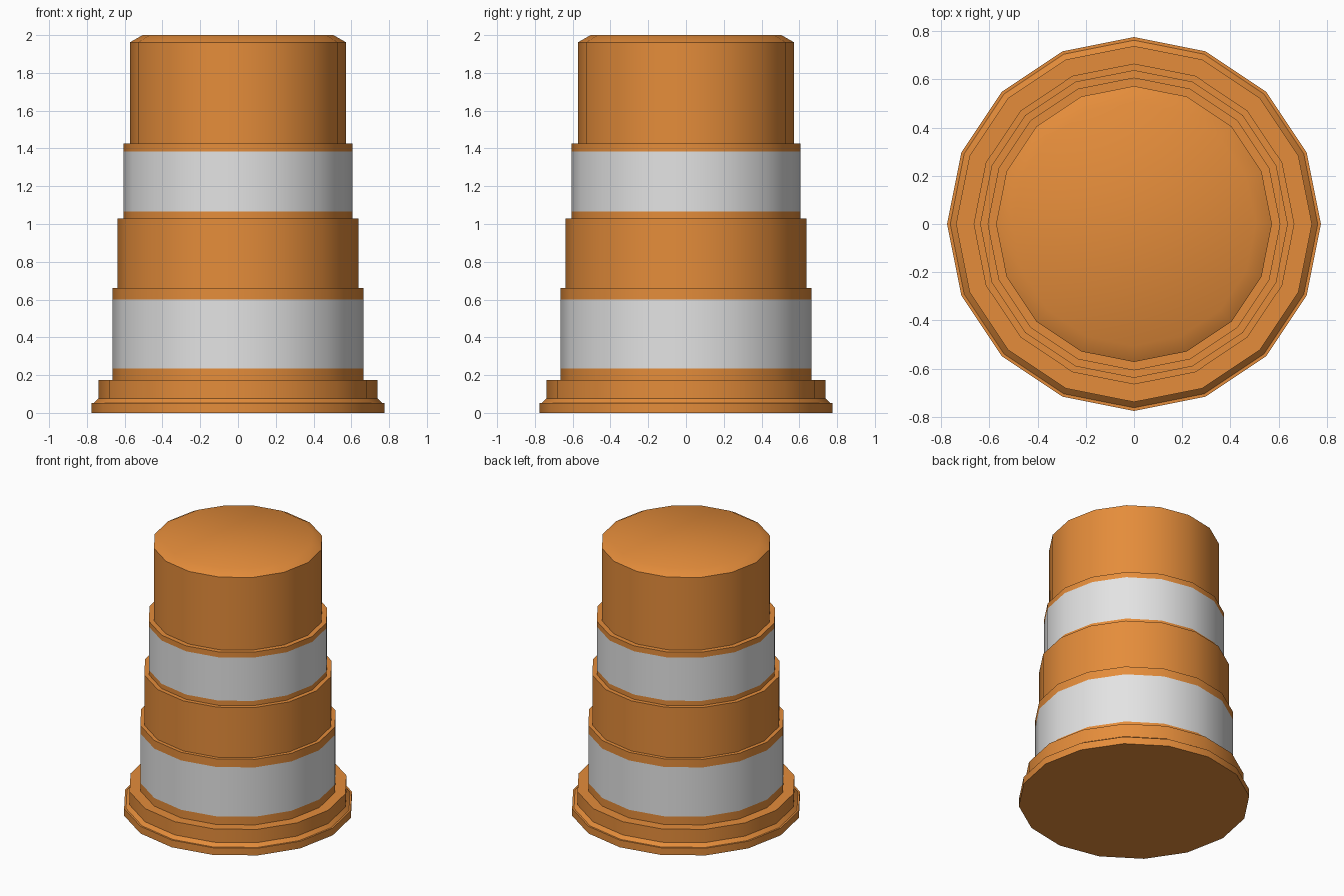
import bpy, bmesh, math

if "Cube" in bpy.data.objects:
    bpy.data.objects.remove(bpy.data.objects["Cube"])

SIDES = 16


def material(name, rgb):
    m = bpy.data.materials.new(name)
    m.diffuse_color = (*rgb, 1.0)
    m.use_nodes = True
    m.node_tree.nodes["Principled BSDF"].inputs["Base Color"].default_value = m.diffuse_color
    return m


orange = material("safety_orange", (0.78, 0.265, 0.043))
white = material("reflective_white", (0.77, 0.77, 0.77))

# Outline from the ground up: (radius, height)
profile = [
    (0.775, 0.0), (0.775, 0.053), (0.762, 0.053), (0.738, 0.077),  # foot lip
    (0.738, 0.175), (0.665, 0.175),                                # base ring
    (0.665, 0.235), (0.665, 0.60), (0.665, 0.66), (0.638, 0.66),   # lower striped tier
    (0.638, 1.03), (0.607, 1.03),                                  # plain tier
    (0.607, 1.065), (0.607, 1.385), (0.607, 1.425), (0.572, 1.425),  # upper striped tier
    (0.572, 1.962), (0.505, 2.0),                                  # top tier and bevel
]
stripes = [(0.235, 0.60), (1.065, 1.385)]

# Barrel body, lathed around z
bm = bmesh.new()
rings = []
for r, z in profile:
    rings.append([bm.verts.new((r * math.cos(2 * math.pi * i / SIDES),
                                r * math.sin(2 * math.pi * i / SIDES), z))
                  for i in range(SIDES)])
for low, high in zip(rings, rings[1:]):
    for i in range(SIDES):
        j = (i + 1) % SIDES
        bm.faces.new((low[i], low[j], high[j], high[i]))
bm.faces.new(rings[0][::-1])
bm.faces.new(rings[-1])

# Stripes coloured by height
for f in bm.faces:
    z = f.calc_center_median().z
    if abs(f.normal.z) < 0.1 and any(a < z < b for a, b in stripes):
        f.material_index = 1

mesh = bpy.data.meshes.new("traffic_barrel")
bm.to_mesh(mesh)
bm.free()
mesh.materials.append(orange)
mesh.materials.append(white)
barrel = bpy.data.objects.new("traffic_barrel", mesh)
bpy.context.collection.objects.link(barrel)
bpy.context.view_layer.objects.active = barrel
barrel.select_set(True)
bpy.ops.object.shade_smooth_by_angle(angle=math.radians(32))
